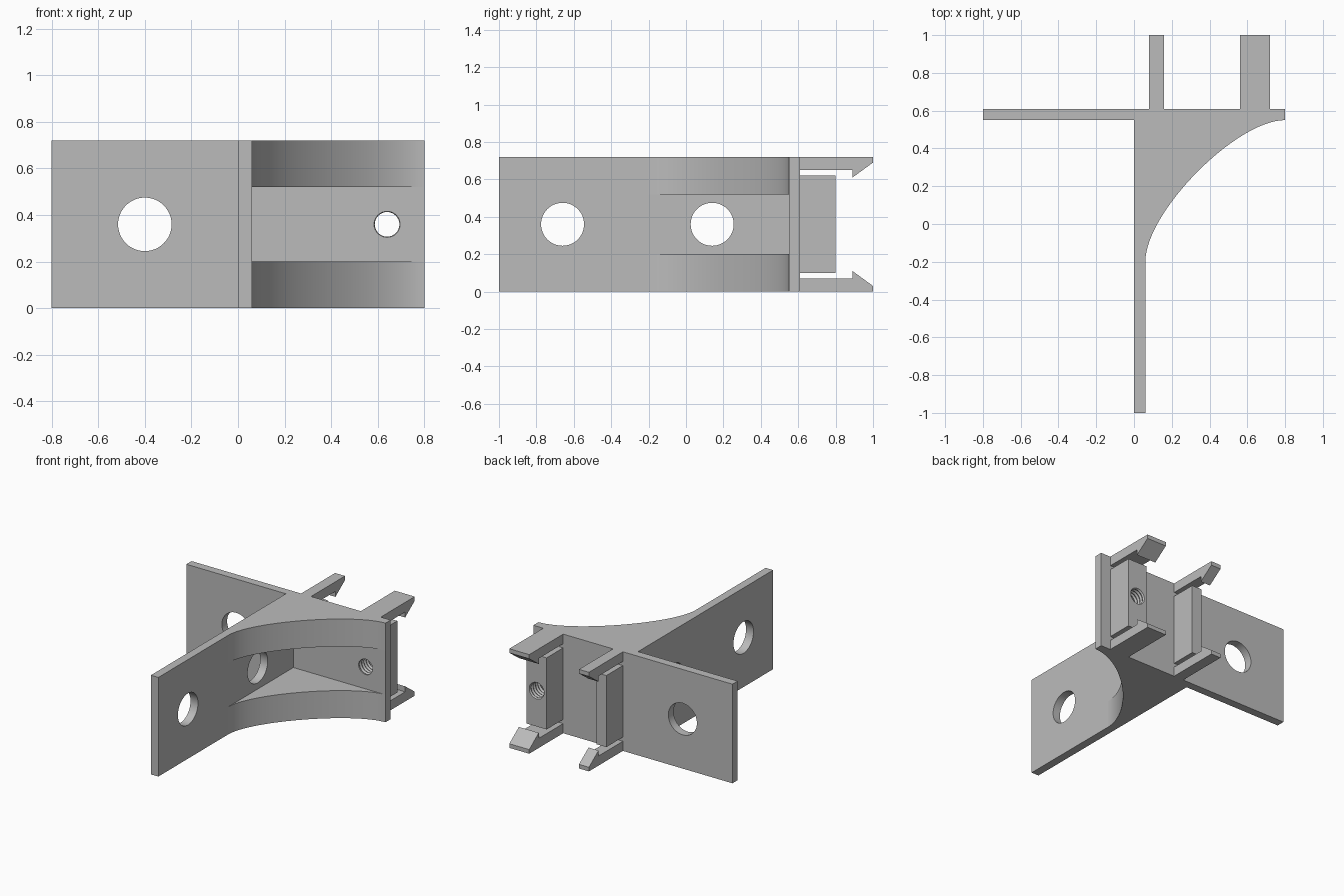
import bpy, bmesh, math
from mathutils import Vector

if "Cube" in bpy.data.objects:
    bpy.data.objects.remove(bpy.data.objects["Cube"])

grey = bpy.data.materials.new("plain_grey")
grey.use_nodes = True
COLOUR = (0.5, 0.5, 0.5, 1)
grey.diffuse_color = COLOUR
grey.node_tree.nodes["Principled BSDF"].inputs["Base Color"].default_value = COLOUR

HEIGHT, MID = 0.72, 0.36
BACK, FRONT, THICK = 0.61, 0.55, 0.06


def make(name, bm):
    bmesh.ops.recalc_face_normals(bm, faces=bm.faces)
    mesh = bpy.data.meshes.new(name)
    bm.to_mesh(mesh)
    bm.free()
    mesh.materials.append(grey)
    ob = bpy.data.objects.new(name, mesh)
    bpy.context.collection.objects.link(ob)
    return ob


def prism(name, points, sweep):
    """Extrude a closed outline along the sweep vector."""
    bm = bmesh.new()
    face = bm.faces.new([bm.verts.new(p) for p in points])
    moved = bmesh.ops.extrude_face_region(bm, geom=[face])["geom"]
    verts = [v for v in moved if isinstance(v, bmesh.types.BMVert)]
    bmesh.ops.translate(bm, verts=verts, vec=sweep)
    return make(name, bm)


def lathe(name, centre, axis, rings, sides=48):
    """Closed round solid from (position, radius) rings along an axis."""
    bm = bmesh.new()
    turn = Vector((0, 0, 1)).rotation_difference(Vector(axis))
    loops = []
    for pos, r in rings:
        angles = [math.tau * i / sides for i in range(sides)]
        loops.append([bm.verts.new(Vector(centre) + turn @ Vector(
            (r * math.cos(a), r * math.sin(a), pos))) for a in angles])
    for a, b in zip(loops, loops[1:]):
        for i in range(sides):
            j = (i + 1) % sides
            bm.faces.new((a[i], a[j], b[j], b[i]))
    bm.faces.new(loops[0])
    bm.faces.new(loops[-1])
    ob = make(name, bm)
    ob.hide_render = True
    return ob


def activate(ob):
    bpy.ops.object.select_all(action='DESELECT')
    ob.select_set(True)
    bpy.context.view_layer.objects.active = ob


def cut(ob, cutter):
    activate(ob)
    mod = ob.modifiers.new("hole", 'BOOLEAN')
    mod.operation, mod.solver, mod.object = 'DIFFERENCE', 'EXACT', cutter
    bpy.ops.object.modifier_apply(modifier=mod.name)


def smooth(ob):
    activate(ob)
    bpy.ops.object.shade_smooth_by_angle(angle=math.radians(25))


# T-shaped pair of mounting plates
outline = [(-0.8, FRONT), (0, FRONT), (0, -1), (THICK, -1),
           (THICK, FRONT), (0.8, FRONT), (0.8, BACK), (-0.8, BACK)]
plates = prism("mounting_plates", [(x, y, 0) for x, y in outline], (0, 0, HEIGHT))

# Curved gusset webs above and below the open pocket
start, end, pull = Vector((THICK, -0.2)), Vector((0.8, FRONT)), 0.35
size = end - start
h1 = start + Vector((0, size.y * pull))
h2 = end - Vector((size.x * pull, 0))
STEPS = 32
curve = []
for i in range(STEPS + 1):
    t = i / STEPS
    s = 1 - t
    curve.append(start * s**3 + h1 * 3*s*s*t + h2 * 3*s*t*t + end * t**3)
for name, z in (("lower_web", 0), ("upper_web", 0.52)):
    pts = [(THICK, FRONT, z)] + [(p.x, p.y, z) for p in curve]
    smooth(prism(name, pts, (0, 0, 0.2)))

# Rear blocks, each with a hooked clip above and below
hook = [(BACK, 0.65), (0.89, 0.65), (0.89, 0.61), (1, 0.69), (1, HEIGHT), (BACK, HEIGHT)]
blocks = {}
for side, x, width in (("narrow", 0.08, 0.08), ("wide", 0.56, 0.16)):
    base = [(x, BACK, 0.1), (x, 0.8, 0.1), (x, 0.8, 0.62), (x, BACK, 0.62)]
    blocks[side] = prism(side + "_block", base, (width, 0, 0))
    prism(side + "_upper_clip", [(x, y, z) for y, z in hook], (width, 0, 0))
    prism(side + "_lower_clip", [(x, y, HEIGHT - z) for y, z in hook], (width, 0, 0))

# Plain screw holes
span = [(-0.1, 0.115), (0.1, 0.115)]
holes = [((-0.4, 0.58, MID), (0, 1, 0)),
         ((0.03, -0.66, MID), (1, 0, 0)),
         ((0.03, 0.14, MID), (1, 0, 0))]
cutters = [lathe("hole_cutter", c, axis, span) for c, axis in holes]
for cutter in cutters:
    cut(plates, cutter)

# Threaded hole through the plate and the wide block
ridges = [(0.013 * i, 0.061 if i % 2 else 0.053) for i in range(28)]
thread = lathe("thread_cutter", (0.64, 0.503, MID), (0, 1, 0), ridges, 32)
for ob in (plates, blocks["wide"]):
    cut(ob, thread)
    smooth(ob)

for cutter in cutters + [thread]:
    bpy.data.objects.remove(cutter)
